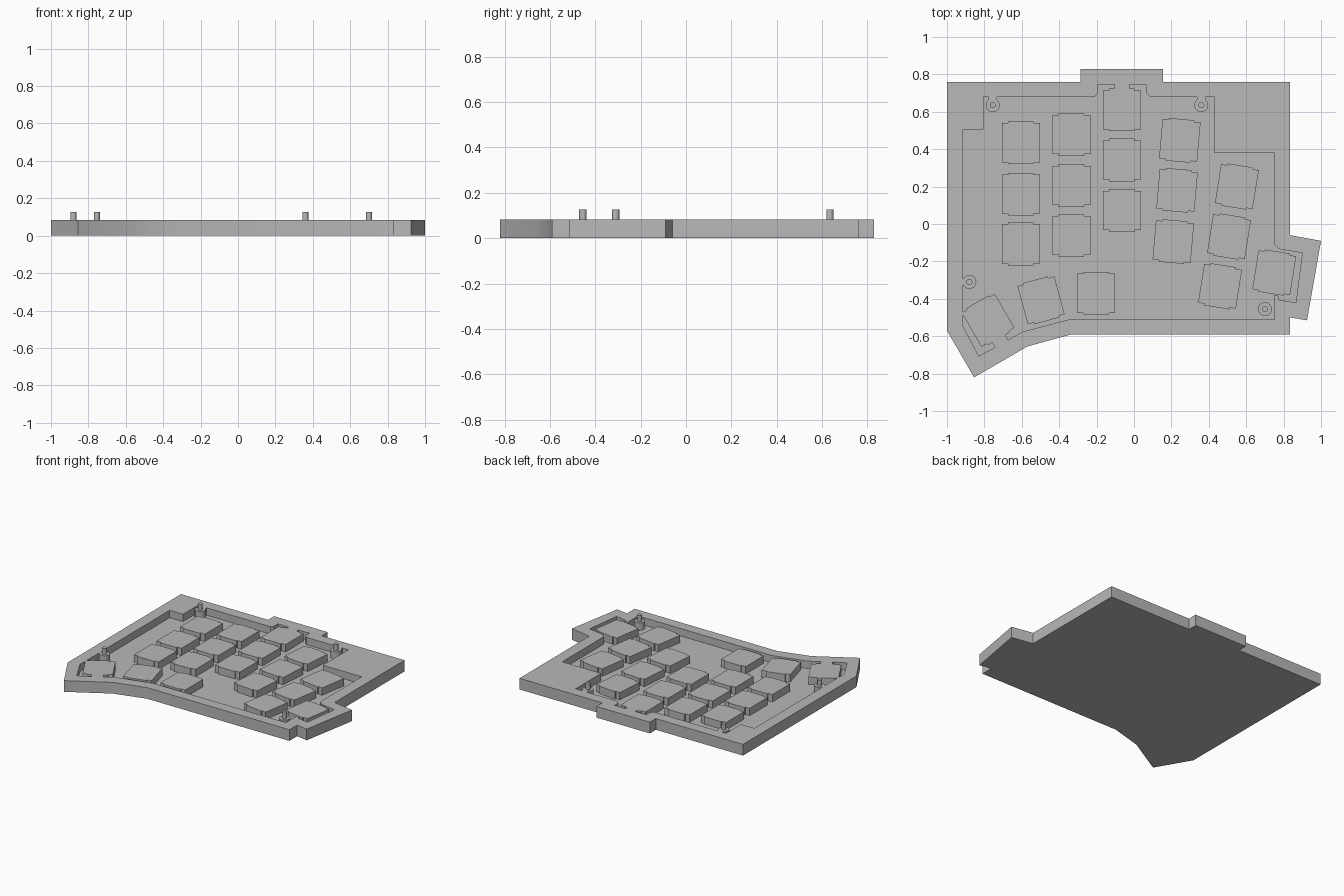
import bpy, bmesh, math
from mathutils import Matrix, Vector

cube = bpy.data.objects.get("Cube")
if cube:
    bpy.data.objects.remove(cube, do_unlink=True)

RIM, FLOOR, PEG = 0.083, 0.028, 0.127

grey = bpy.data.materials.new("plain grey")
grey.use_nodes = True
grey.diffuse_color = (0.48, 0.48, 0.48, 1)
grey.node_tree.nodes["Principled BSDF"].inputs["Base Color"].default_value = grey.diffuse_color


def prism(name, points, z0, z1):
    """Extrude a flat outline between two heights."""
    bm = bmesh.new()
    face = bm.faces.new([bm.verts.new((x, y, z0)) for x, y in points])
    top = bmesh.ops.extrude_face_region(bm, geom=[face])["geom"]
    bmesh.ops.translate(bm, vec=(0, 0, z1 - z0),
                        verts=[g for g in top if isinstance(g, bmesh.types.BMVert)])
    bmesh.ops.recalc_face_normals(bm, faces=bm.faces)
    mesh = bpy.data.meshes.new(name)
    bm.to_mesh(mesh)
    bm.free()
    mesh.materials.append(grey)
    obj = bpy.data.objects.new(name, mesh)
    bpy.context.collection.objects.link(obj)
    return obj


def smooth(obj):
    bpy.ops.object.select_all(action="DESELECT")
    obj.select_set(True)
    bpy.context.view_layer.objects.active = obj
    bpy.ops.object.shade_smooth_by_angle(angle=math.radians(30))


def circle(x, y, r, n=24):
    return [(x + r * math.cos(math.tau * i / n), y + r * math.sin(math.tau * i / n))
            for i in range(n)]


# Tray with its recess
outline = [(-1, .76), (-.285, .76), (-.285, .83), (.155, .83), (.155, .76),
           (.835, .76), (.835, -.06), (1, -.09), (.925, -.515), (.835, -.5),
           (.835, -.59), (-.335, -.59), (-.57, -.655), (-.855, -.82), (-1, -.57)]
recess = [(-.915, .505), (-.805, .505), (-.805, .68), (-.21, .68), (-.195, .7),
          (-.195, .745), (-.105, .745), (-.105, .72), (-.025, .72), (-.025, .745),
          (.065, .745), (.065, .7), (.085, .68), (.43, .68), (.43, .38),
          (.75, .38), (.75, -.11), (.78, -.135), (.9, -.155), (.865, -.42),
          (.775, -.405), (.772, -.385), (.75, -.38), (.75, -.51), (-.345, -.51),
          (-.6, -.577), (-.673, -.62), (-.69, -.59), (-.76, -.63), (-.743, -.66),
          (-.83, -.705), (-.915, -.545)]
tray = prism("tray", outline, 0, RIM)
cutter = prism("recess_cutter", recess, FLOOR, RIM + 0.1)
cutter.hide_render = True
cut = tray.modifiers.new("recess", "BOOLEAN")
cut.operation, cut.solver, cut.object = "DIFFERENCE", "EXACT", cutter
bpy.context.view_layer.objects.active = tray
bpy.ops.object.modifier_apply(modifier=cut.name)
bpy.data.objects.remove(cutter, do_unlink=True)
smooth(tray)

# Key blocks: a rectangle with a shallow tab on its front and back
w, h, tab, reach = 0.102, 0.105, 0.068, 0.114
quarter = [(w, h), (tab, h), (tab, reach)]
back_edge = quarter + [(-x, y) for x, y in reversed(quarter)]
key_shape = back_edge + [(-x, -y) for x, y in back_edge]

keys = [(-.605, .435, 0), (-.605, .16, 0), (-.605, -.107, 0),
        (-.335, .478, 0), (-.335, .206, 0), (-.335, -.062, 0),
        (-.065, .61, 0), (-.065, .342, 0), (-.065, .072, 0),
        (.245, .447, -5), (.23, .18, -5), (.21, -.094, -5),
        (.55, .2, -9), (.508, -.067, -9), (.46, -.333, -9), (.75, -.26, -9),
        (-.203, -.37, 0), (-.497, -.408, 15), (-.78, -.515, 30)]
for i, (x, y, angle) in enumerate(keys):
    turn = Matrix.Rotation(math.radians(angle), 2)
    points = [turn @ Vector(p) + Vector((x, y)) for p in key_shape]
    prism(f"key_block_{i + 1}", points, FLOOR - 0.005, RIM)

# Round bosses carrying locating pegs
for i, (x, y) in enumerate([(-.755, .635), (.36, .635), (-.88, -.31), (.7, -.455)]):
    smooth(prism(f"boss_{i + 1}", circle(x, y, .037), FLOOR - 0.005, RIM))
    smooth(prism(f"peg_{i + 1}", circle(x, y, .016), RIM - 0.01, PEG))

# Short necks joining the back bosses to the rim
for side, x in (("left", .36), ("right", -.755)):
    prism(f"boss_neck_{side}", [(x - .022, .66), (x + .022, .66), (x + .022, .685), (x - .022, .685)],
          FLOOR - 0.005, RIM)
